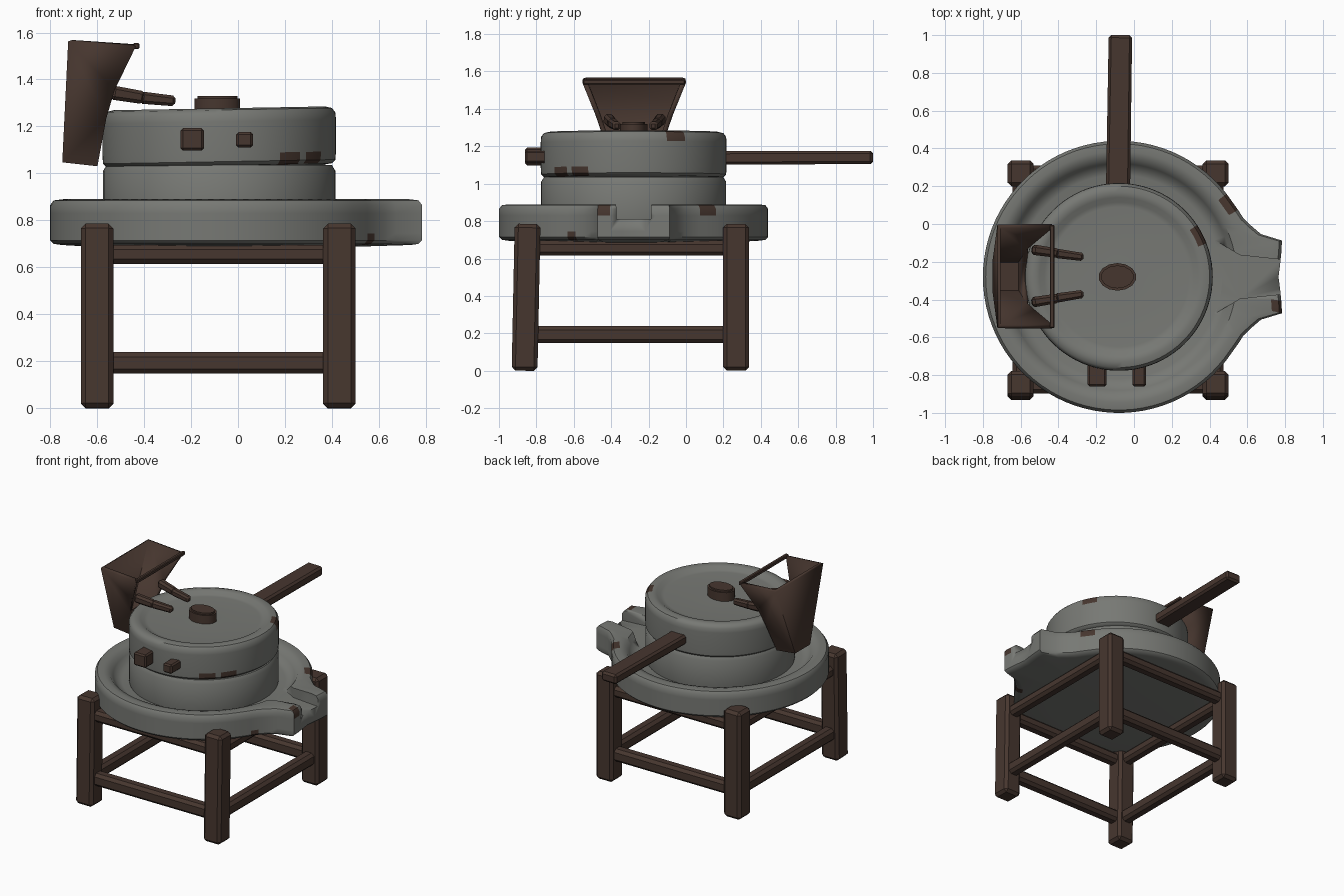
import bpy, bmesh, math
from mathutils import Vector, Matrix

if "Cube" in bpy.data.objects:
    bpy.data.objects.remove(bpy.data.objects["Cube"])


def material(name, rgb):
    m = bpy.data.materials.new(name)
    m.diffuse_color = (*rgb, 1)
    m.use_nodes = True
    m.node_tree.nodes["Principled BSDF"].inputs["Base Color"].default_value = m.diffuse_color
    return m


STONE = material("grey stone", (0.185, 0.19, 0.175))
WOOD = material("dark brown wood", (0.062, 0.037, 0.028))
CX, CY = -0.08, -0.28


def finish(name, bm, mats, angle=35):
    bmesh.ops.recalc_face_normals(bm, faces=bm.faces)
    me = bpy.data.meshes.new(name)
    bm.to_mesh(me)
    bm.free()
    for m in mats:
        me.materials.append(m)
    ob = bpy.data.objects.new(name, me)
    bpy.context.collection.objects.link(ob)
    bpy.ops.object.select_all(action='DESELECT')
    bpy.context.view_layer.objects.active = ob
    ob.select_set(True)
    bpy.ops.object.shade_smooth_by_angle(angle=math.radians(angle))
    return ob


def beam(name, p, q, w, h, bevel=0.018, taper=1.0):
    """Bevelled timber from p to q, w wide and h high."""
    p, q = Vector(p), Vector(q)
    d = q - p
    bm = bmesh.new()
    bmesh.ops.create_cube(bm, size=1)
    for v in bm.verts:
        k = taper if v.co.z > 0 else 1
        v.co = Vector((v.co.x * w * k, v.co.y * h * k, v.co.z * d.length))
    bmesh.ops.bevel(bm, geom=bm.edges[:], offset=bevel, segments=1, affect='EDGES')
    bm.transform(Matrix.Translation((p + q) / 2) @ d.to_track_quat('Z', 'Y').to_matrix().to_4x4())
    return finish(name, bm, [WOOD], 30)


def lathe(name, profile, n=86, radius=None, tilt=0):
    """Round stone about the mill axis; radius(angle) reshapes the outer rings."""
    bm = bmesh.new()
    rings = []
    for r, z in profile:
        ring = []
        for i in range(n):
            a = 2 * math.pi * i / n
            k = radius(a) - 0.72 if radius and r > 0.64 else 0
            x, y = (r + k) * math.cos(a), (r + k) * math.sin(a)
            ring.append(bm.verts.new((CX + x, CY + y, z + tilt * x)))
        rings.append(ring)
    for a, b in zip(rings, rings[1:]):
        for i in range(n):
            j = (i + 1) % n
            bm.faces.new((a[i], a[j], b[j], b[i]))
    bm.faces.new(rings[0])
    bm.faces.new(rings[-1])
    return finish(name, bm, [STONE, WOOD], 40)


def chips(ob, spots):
    """Brown worn patches on stone edges."""
    for f in ob.data.polygons:
        for s, r in spots:
            if len(f.vertices) < 6 and (f.center - Vector(s)).length < r:
                f.material_index = 1


# Tray outline with pouring spout on +x
SPOUT = [(0, 0.845), (0.105, 0.86), (0.219, 0.885), (0.3, 0.775), (0.43, 0.73), (0.56, 0.72), (9, 0.72)]


def tray_radius(a):
    a = min(a, 2 * math.pi - a)
    for (a0, r0), (a1, r1) in zip(SPOUT, SPOUT[1:]):
        if a <= a1:
            return r0 + (r1 - r0) * (a - a0) / (a1 - a0)


tray = lathe("collecting_tray", [(0.5, 0.685), (0.67, 0.695), (0.705, 0.70), (0.72, 0.715), (0.72, 0.745),
                                 (0.72, 0.83), (0.72, 0.865), (0.705, 0.885), (0.665, 0.89), (0.625, 0.88),
                                 (0.60, 0.85), (0.575, 0.82), (0.54, 0.81)], radius=tray_radius)

# Channel cut through the spout
bm = bmesh.new()
plan = [(0.50, 0.2), (0.64, 0.115), (0.92, 0.085)]
plan += [(x, -y) for x, y in reversed(plan)]
face = bm.faces.new([bm.verts.new((CX + x, CY + y, 0.812)) for x, y in plan])
top = bmesh.ops.extrude_face_region(bm, geom=[face])
bmesh.ops.translate(bm, verts=[v for v in top['geom'] if isinstance(v, bmesh.types.BMVert)], vec=(0, 0, 0.2))
cutter = finish("channel_cutter", bm, [STONE])
cutter.hide_render = True
mod = tray.modifiers.new("channel", 'BOOLEAN')
mod.operation = 'DIFFERENCE'
mod.solver = 'EXACT'
mod.object = cutter
bpy.context.view_layer.objects.active = tray
bpy.ops.object.modifier_apply(modifier="channel")
bpy.data.objects.remove(cutter)
chips(tray, [((0.52, 0.12, 0.87), 0.055), ((0.77, -0.46, 0.87), 0.05), ((0.55, -0.60, 0.715), 0.05)])

# Millstones
lathe("lower_millstone", [(0.49, 0.79), (0.495, 0.82), (0.495, 1.01), (0.48, 1.035), (0.4, 1.04)])
upper = lathe("upper_millstone", [(0.45, 1.03), (0.48, 1.035), (0.495, 1.05), (0.497, 1.085), (0.497, 1.22),
                                  (0.495, 1.25), (0.48, 1.27), (0.45, 1.277), (0.42, 1.272), (0.395, 1.255),
                                  (0.37, 1.252), (0.1, 1.255)], tilt=0.018)
chips(upper, [((0.21, -0.68, 1.065), 0.055), ((0.34, -0.58, 1.06), 0.05), ((0.35, -0.06, 1.265), 0.05)])

# Centre knob on top
bm = bmesh.new()
bmesh.ops.create_cone(bm, cap_ends=True, segments=14, radius1=1, radius2=1, depth=1)
for v in bm.verts:
    v.co = Vector((CX - 0.008 + v.co.x * 0.1, CY + v.co.y * 0.073, 1.28 + v.co.z * 0.1))
bmesh.ops.bevel(bm, geom=[e for e in bm.edges if all(v.co.z > 1.3 for v in e.verts)],
                offset=0.012, segments=2, affect='EDGES')
finish("centre_knob", bm, [WOOD], 40)

# Turning handle and front pegs
beam("turning_handle", (-0.085, 0.15, 1.138), (-0.072, 1.0, 1.14), 0.128, 0.072, 0.014, 0.97)
beam("large_peg", (-0.195, -0.70, 1.145), (-0.195, -0.86, 1.145), 0.1, 0.095, 0.01)
beam("small_peg", (0.028, -0.70, 1.143), (0.028, -0.86, 1.143), 0.072, 0.066, 0.01)

# Stand: four legs, upper and lower rails
XS, YS = (-0.6, 0.432), (-0.855, 0.268)
for x in XS:
    for y in YS:
        side = ("left" if x < 0 else "right") + ("_front" if y < 0 else "_back")
        lean = 0.008 if y < 0 else 0
        beam(side + "_leg", (x, y - lean, 0), (x, y + lean, 0.785), 0.138, 0.138, 0.02)
for level, z, h in (("lower", 0.193, 0.092), ("upper", 0.655, 0.08)):
    for y in YS:
        beam(level + "_cross_rail", (XS[0], y, z), (XS[1], y, z), 0.085, h, 0.02)
    for x in XS:
        beam(level + "_side_rail", (x, YS[0], z), (x, YS[1], z), 0.085, h, 0.02)

# Hopper: tapered box, open on top and on the upper inner side
bm = bmesh.new()
half = [(-0.715, 0.265, 1.565), (-0.435, 0.265, 1.545), (-0.525, 0.19, 1.36),
        (-0.565, 0.15, 1.24), (-0.605, 0.08, 1.04), (-0.74, 0.08, 1.055)]
L, R = [[bm.verts.new((x, CY + 0.003 + s * y, z)) for x, y, z in half] for s in (-1, 1)]
for s in (L, R):
    bm.faces.new((s[0], s[1], s[2]))
    bm.faces.new((s[0], s[2], s[3], s[5]))
    bm.faces.new((s[3], s[4], s[5]))
for a, b in ((0, 5), (5, 4), (4, 3)):
    bm.faces.new((L[a], L[b], R[b], R[a]))
hopper = finish("hopper", bm, [WOOD], 25)
sol = hopper.modifiers.new("board thickness", 'SOLIDIFY')
sol.thickness = 0.026
sol.offset = 0
beam("hopper_top_bar", (-0.433, -0.55, 1.543), (-0.433, -0.005, 1.543), 0.026, 0.026, 0.005)

# Arms that rest the hopper on the millstone
for name, y0, y1 in (("back_arm", -0.135, -0.175), ("front_arm", -0.415, -0.37)):
    beam("hopper_" + name, (-0.54, y0, 1.345), (-0.40, (y0 + y1) / 2, 1.322), 0.055, 0.06, 0.014, 0.9)
    beam("hopper_" + name + "_tip", (-0.415, (y0 + y1) / 2, 1.323), (-0.268, y1, 1.308), 0.05, 0.052, 0.012, 0.85)
